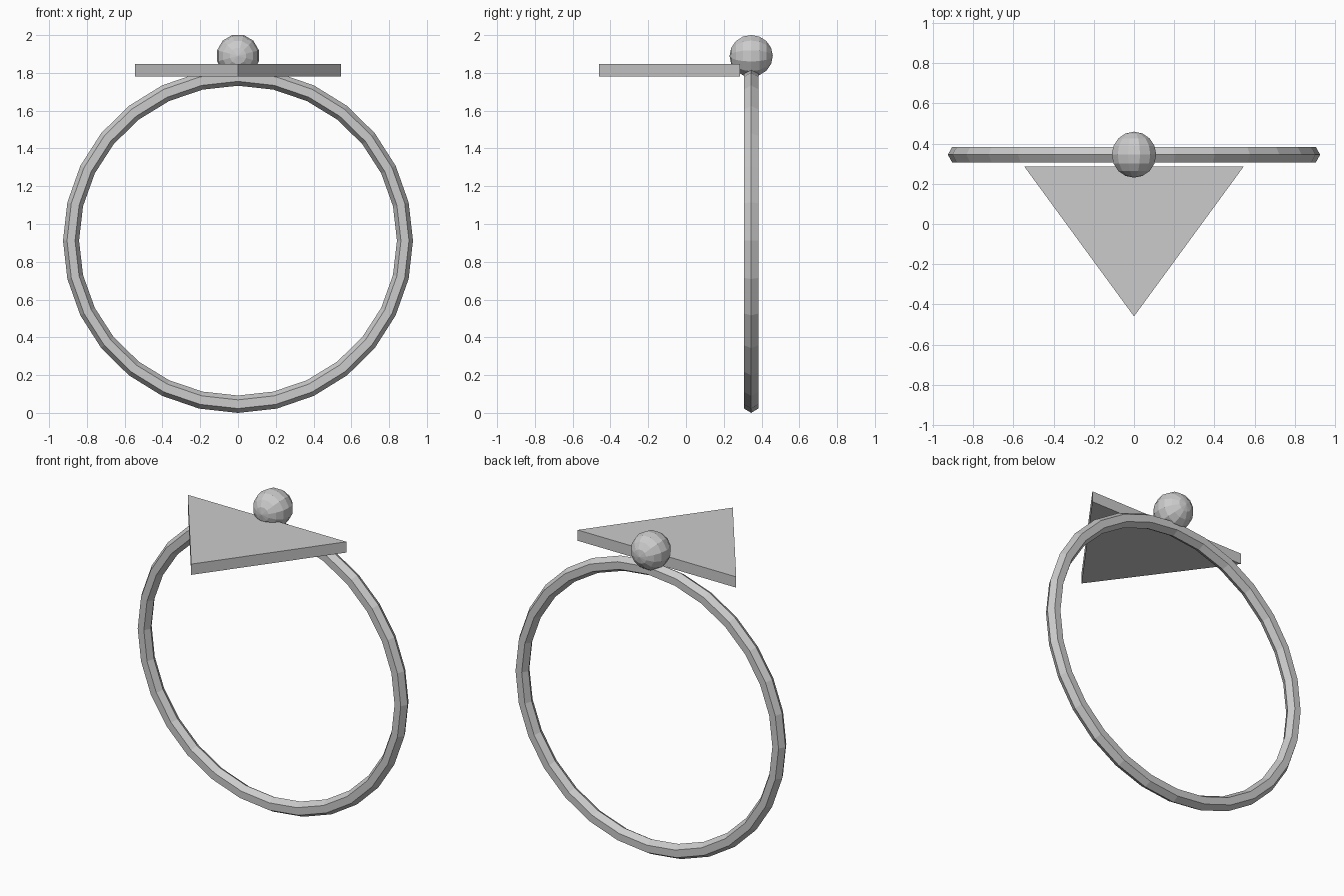
import bpy, bmesh
from math import sin, cos, pi
from mathutils import Matrix

cube = bpy.data.objects.get("Cube")
if cube:
    bpy.data.objects.remove(cube, do_unlink=True)

RING_Y = 0.345

# One plain grey for every part
grey = bpy.data.materials.new("light_grey")
grey.use_nodes = True
colour = (0.6, 0.6, 0.6, 1)
grey.diffuse_color = colour
grey.node_tree.nodes["Principled BSDF"].inputs["Base Color"].default_value = colour


def finish(name, bm):
    """Turn a bmesh into a flat-shaded object."""
    bmesh.ops.recalc_face_normals(bm, faces=bm.faces)
    mesh = bpy.data.meshes.new(name)
    bm.to_mesh(mesh)
    bm.free()
    mesh.materials.append(grey)
    obj = bpy.data.objects.new(name, mesh)
    bpy.context.collection.objects.link(obj)
    return obj


# Ring: upright hoop with a six-sided section, a touch wider than tall
SEGMENTS, SIDES = 28, 6
bm = bmesh.new()
loops = []
for i in range(SEGMENTS):
    a = 2 * pi * i / SEGMENTS
    loop = []
    for j in range(SIDES):
        b = 2 * pi * j / SIDES
        x = (0.884 + 0.0425 * cos(b)) * cos(a)
        z = 0.912 + (0.866 + 0.046 * cos(b)) * sin(a)
        loop.append(bm.verts.new((x, RING_Y + 0.044 * sin(b), z)))
    loops.append(loop)
for i in range(SEGMENTS):
    here, there = loops[i], loops[(i + 1) % SEGMENTS]
    for j in range(SIDES):
        k = (j + 1) % SIDES
        bm.faces.new((here[j], here[k], there[k], there[j]))
finish("ring", bm)

# Ball: low-poly sphere with its poles facing front and back
bm = bmesh.new()
bmesh.ops.create_uvsphere(bm, u_segments=12, v_segments=8, radius=0.1145)
place = (Matrix.Translation((0, RING_Y, 1.89))
         @ Matrix.Rotation(pi / 2, 4, 'X') @ Matrix.Rotation(pi / 12, 4, 'Z'))
bmesh.ops.transform(bm, matrix=place, verts=bm.verts)
finish("ball", bm)

# Plate: flat triangle pointing to the front
bm = bmesh.new()
corners = [(-0.546, 0.286), (0, -0.46), (0.546, 0.286)]
base = bm.faces.new([bm.verts.new((x, y, 1.78)) for x, y in corners])
top = bmesh.ops.extrude_face_region(bm, geom=[base])
top_verts = [v for v in top["geom"] if isinstance(v, bmesh.types.BMVert)]
bmesh.ops.translate(bm, vec=(0, 0, 0.067), verts=top_verts)
# Keep the underside closed
if not base.is_valid:
    bm.faces.new([v for v in bm.verts if v not in top_verts])
finish("triangle_plate", bm)
